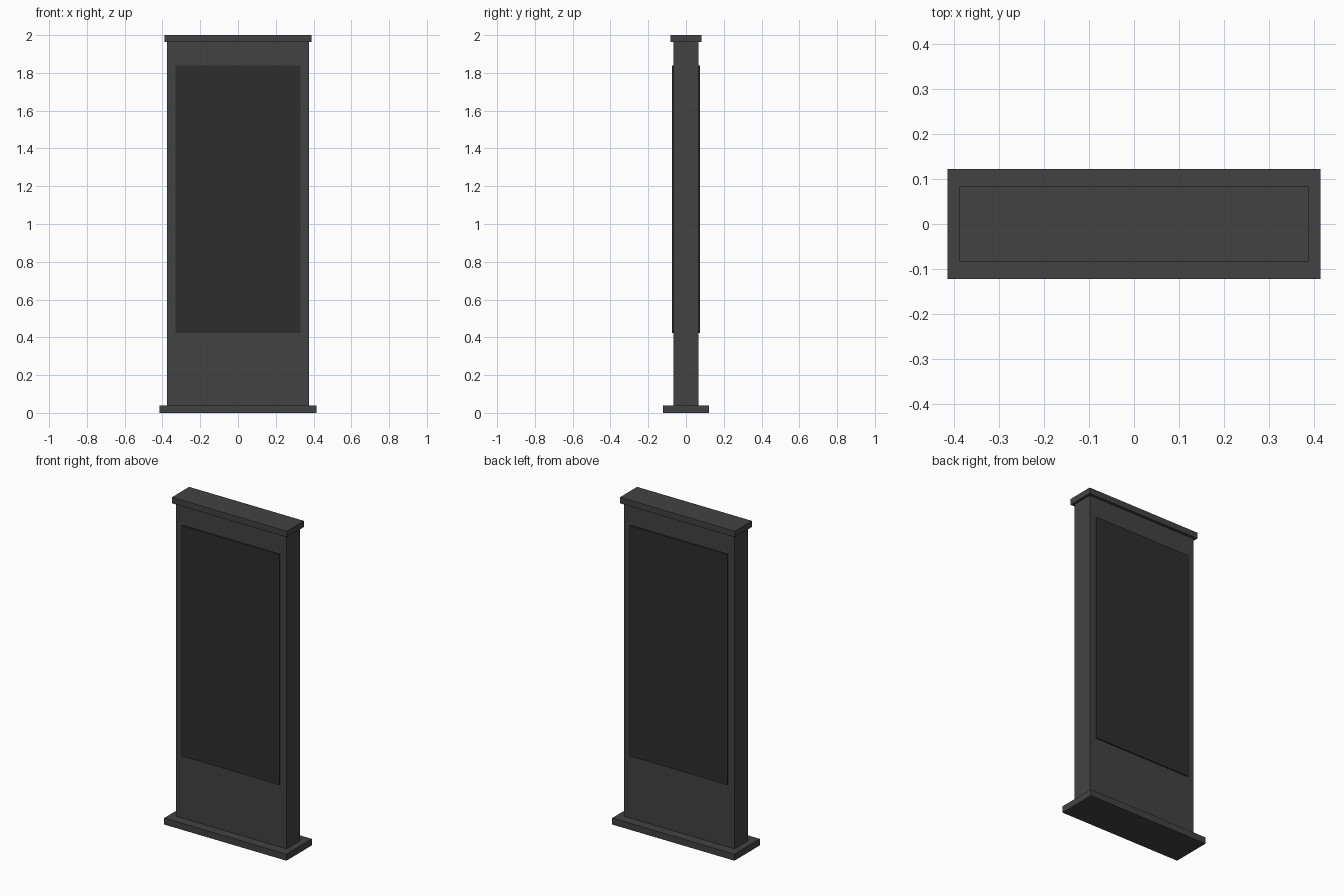
import bpy

if "Cube" in bpy.data.objects:
    bpy.data.objects.remove(bpy.data.objects["Cube"])


def material(name, value):
    m = bpy.data.materials.new(name)
    m.diffuse_color = (value, value, value, 1)
    m.use_nodes = True
    m.node_tree.nodes["Principled BSDF"].inputs["Base Color"].default_value = m.diffuse_color
    return m


casing = material("dark_casing", 0.055)
glass = material("black_glass", 0.027)


def box(name, width, y0, y1, z0, z1, mat):
    """Box centred on x, spanning the given y and z ranges."""
    bpy.ops.mesh.primitive_cube_add(size=1, location=(0, (y0 + y1) / 2, (z0 + z1) / 2))
    ob = bpy.context.object
    ob.name = name
    ob.scale = (width, y1 - y0, z1 - z0)
    bpy.ops.object.transform_apply(location=False, rotation=False, scale=True)
    ob.data.materials.append(mat)
    return ob


# Foot plate, upright body and top cap
box("base_plate", 0.83, -0.123, 0.123, 0, 0.04, casing)
box("body", 0.75, -0.066, 0.066, 0.04, 1.963, casing)
box("top_cap", 0.78, -0.083, 0.083, 1.963, 2.0, casing)

# Raised display panels on both faces
box("front_screen", 0.664, -0.073, -0.066, 0.423, 1.838, glass)
box("back_screen", 0.664, 0.066, 0.073, 0.423, 1.838, glass)
